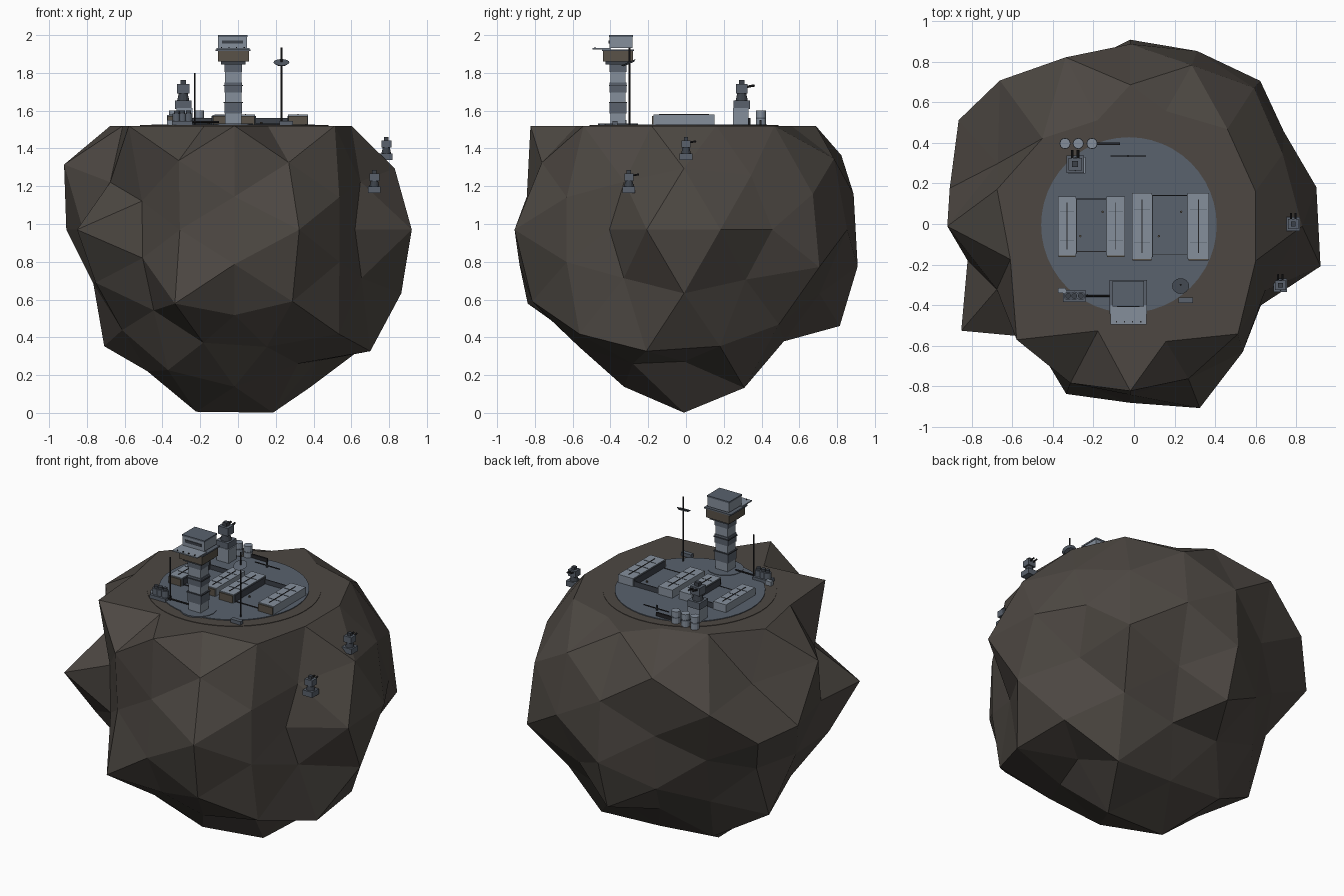
import bpy, bmesh, math
from itertools import product
from mathutils import Vector, Matrix

if "Cube" in bpy.data.objects:
    bpy.data.objects.remove(bpy.data.objects["Cube"])


def material(name, rgb):
    m = bpy.data.materials.new(name)
    m.diffuse_color = (*rgb, 1)
    m.use_nodes = True
    m.node_tree.nodes["Principled BSDF"].inputs["Base Color"].default_value = m.diffuse_color
    return m


ROCK = material("brown rock", (0.074, 0.064, 0.055))
PAD = material("slate pad", (0.10, 0.122, 0.155))
LIGHT = material("light steel", (0.235, 0.275, 0.33))
MID = material("mid steel", (0.10, 0.12, 0.15))
DARK = material("dark steel", (0.045, 0.053, 0.066))
BLACK = material("near black", (0.018, 0.018, 0.02))
BROWN = material("bronze panel", (0.10, 0.085, 0.065))
TOP = 1.52


def finish(name, bm, mat):
    me = bpy.data.meshes.new(name)
    bm.to_mesh(me)
    bm.free()
    me.materials.append(mat)
    ob = bpy.data.objects.new(name, me)
    bpy.context.collection.objects.link(ob)
    return ob


def box(name, x0, x1, y0, y1, z0, z1, mat):
    bm = bmesh.new()
    bmesh.ops.create_cube(bm, size=1)
    for v in bm.verts:
        v.co = Vector(((x0 + x1) / 2 + v.co.x * (x1 - x0),
                       (y0 + y1) / 2 + v.co.y * (y1 - y0),
                       (z0 + z1) / 2 + v.co.z * (z1 - z0)))
    return finish(name, bm, mat)


def rod(name, a, b, r0, mat, r1=None, sides=12):
    a, b = Vector(a), Vector(b)
    bm = bmesh.new()
    rot = (b - a).to_track_quat('Z', 'Y').to_matrix().to_4x4()
    bmesh.ops.create_cone(bm, cap_ends=True, segments=sides, radius1=r0,
                          radius2=r0 if r1 is None else r1, depth=(b - a).length,
                          matrix=Matrix.Translation((a + b) / 2) @ rot)
    return finish(name, bm, mat)


# Asteroid: three-way split icosahedron, each point pushed along its direction.
# Radii run through the sign combinations of the non-zero axes, minus first.
SHELL = [
    ((.526, 0, .851), (.88, .85, .82, .85)),
    ((0, .851, .526), (.86, .955, .97, .82)),
    ((.851, .526, 0), (.98, .995, .75, .89)),
    ((.206, 0, .979), (.985, .85, .99, .85)),
    ((0, .979, .206), (.89, .85, .94, .918)),
    ((.979, .206, 0), (.82, .91, .959, .938)),
    ((0, .357, .934), (.89, .85, .88, .85)),
    ((.357, .934, 0), (.81, .83, .96, .925)),
    ((.934, 0, .357), (.80, .966, .945, .908)),
    ((.404, .326, .854), (.87, .85, .93, .85, .83, .85, .98, .85)),
    ((.202, .653, .730), (.82, .79, .81, .80, .85, .87, .81, .87)),
    ((.730, .202, .653), (.815, .81, .945, .90, .985, .847, .945, .847)),
    ((.854, .404, .326), (.86, .77, .82, .765, .787, .78, .81, .88)),
    ((.326, .854, .404), (.968, .905, .87, .975, .94, .88, .84, .93)),
    ((.653, .730, .202), (.745, .75, .81, .985, .85, .85, .982, .935)),
    ((.577, .577, .577), (.74, .97, .83, .75, .957, .92, .87, .83)),
]
bm = bmesh.new()
placed = {}
for base, radii in SHELL:
    signs = product(*[(-1, 1) if c else (0,) for c in base])
    for s, r in zip(signs, radii):
        n = Vector([c * k for c, k in zip(base, s)]).normalized()
        p = n * r + Vector((-.0185, -.011, .97))
        if n.z > .5:
            p.z = TOP            # flattened plateau
        placed[bm.verts.new(n)] = p
bmesh.ops.convex_hull(bm, input=list(bm.verts))
for v, p in placed.items():
    v.co = p
bmesh.ops.recalc_face_normals(bm, faces=bm.faces[:])
finish("asteroid", bm, ROCK)

# Landing plateau
rod("rock_kerb", (-.02, -.01, 1.515), (-.02, -.01, 1.523), .5, ROCK, sides=48)
rod("base_pad", (-.025, -.005, 1.515), (-.025, -.005, 1.528), .433, PAD, sides=48)


# Hangar bays: two roofed blocks on either side of a sunken dark court
def roof_block(x0, x1, y0, y1, top):
    box("hangar_block", x0, x1, y0, y1, TOP, top, LIGHT)
    xm = (x0 + x1) / 2
    box("roof_seam", xm - .002, xm + .002, y0 + .03, y1 - .03, top, top + .003, BLACK)
    for i in range(1, 4):
        y = y0 + (y1 - y0) * i / 4
        box("roof_rib", x0 + .01, x1 - .01, y - .001, y + .001, top, top + .002, MID)
    box("hangar_front", x0 + .003, x1 - .003, y0 - .008, y0, TOP, top - .006, BROWN)


def bay(xs, y0, y1, top):
    roof_block(xs[0], xs[1], y0, y1, top)
    roof_block(xs[2], xs[3], y0, y1, top)
    box("court_floor", xs[1], xs[2], y0 + .02, y1 - .01, TOP, 1.531, PAD)
    box("court_front_edge", xs[1], xs[2], y0 + .018, y0 + .022, TOP, 1.533, BLACK)
    box("court_back_wall", xs[1], xs[2], y1 - .014, y1 - .008, TOP, 1.56, DARK)
    for x in (xs[1], xs[2] - .004):
        box("court_side_wall", x, x + .004, y0 + .01, y1 - .01, TOP, top - .006, DARK)
    xm = (xs[1] + xs[2]) / 2
    for s in (-1, 1):
        rod("court_lamp", (xm + s * .055, .06 * s, 1.53), (xm + s * .055, .06 * s, 1.54),
            .006, BROWN, sides=8)


bay((-.375, -.285, -.135, -.045), -.155, .135, 1.577)
bay((-.01, .09, .265, .37), -.172, .152, 1.579)

# Control tower
rod("tower_foot", (-.025, -.36, 1.515), (-.025, -.36, 1.531), .105, PAD, sides=16)
for i in range(6):
    z = 1.53 + i * .055
    g = .004 if i % 2 else 0
    box("tower_section", -.068 - g, .018 + g, -.4 - g, -.32 + g, z, z + .055, MID if i % 2 else LIGHT)
for z in (1.64, 1.73):
    box("tower_band", -.077, .027, -.408, -.312, z, z + .007, DARK)
box("tower_collar", -.09, .04, -.425, -.295, 1.845, 1.86, DARK)
box("tower_head", -.107, .057, -.44, -.28, 1.86, 1.915, BROWN)
box("tower_deck", -.12, .065, -.445, -.275, 1.915, 1.924, MID)
box("tower_balcony", -.115, .062, -.495, -.40, 1.924, 1.931, LIGHT)
box("tower_cabin", -.105, .047, -.405, -.282, 1.931, 1.994, LIGHT)
box("cabin_window", -.085, .027, -.409, -.404, 1.955, 1.972, DARK)
box("cabin_roof", -.107, .05, -.408, -.28, 1.99, 2.0, PAD)
for i in range(4):
    x = -.09 + i * .04
    box("balcony_light", x, x + .006, -.485, -.479, 1.931, 1.937, BLACK)

# Masts and dish
rod("dish_mast", (.23, -.30, TOP), (.23, -.30, 1.935), .005, BLACK, sides=8)
rod("dish", (.23, -.302, 1.847), (.23, -.306, 1.856), .03, MID, .042, sides=16)
rod("side_mast", (-.23, -.35, TOP), (-.23, -.35, 1.80), .004, BLACK, sides=8)
rod("fuel_pipe", (-.24, -.355, 1.54), (-.1, -.355, 1.54), .005, BLACK, sides=8)
rod("rear_pipe", (-.115, .335, 1.54), (.06, .335, 1.54), .003, BLACK, sides=8)
rod("rear_post", (-.03, .335, TOP), (-.03, .335, 1.56), .006, DARK, sides=8)

# Storage tanks
for x in (-.34, -.275, -.207):
    rod("storage_tank", (x, .397, TOP), (x, .397, 1.6), .026, LIGHT)
    rod("tank_band", (x, .397, 1.557), (x, .397, 1.565), .0275, MID)
box("tank_fence", -.18, -.07, .39, .401, TOP, 1.55, BLACK)
for x in (-.325, -.295, -.262):
    rod("fuel_drum", (x, -.355, TOP), (x, -.355, 1.585), .021, MID)
    rod("drum_cap", (x, -.355, 1.585), (x, -.355, 1.6), .014, DARK)
box("drum_shelf", -.35, -.24, -.385, -.325, TOP, 1.545, MID)
box("supply_crate", -.375, -.335, -.34, -.315, TOP, 1.55, LIGHT)
box("pad_crate", .22, .29, -.39, -.362, TOP, 1.545, MID)


# Gun turrets
def turret(x, y, z, s):
    box("turret_foot", x - .034 * s, x + .034 * s, y - .034 * s, y + .034 * s, z - .005, z + .03 * s, MID)
    rod("turret_neck", (x, y, z + .03 * s), (x, y, z + .065 * s), .026 * s, DARK, .018 * s)
    box("turret_head", x - .027 * s, x + .027 * s, y - .025 * s, y + .025 * s, z + .06 * s, z + .1 * s, MID)
    box("turret_sight", x - .012 * s, x + .012 * s, y - .012 * s, y + .012 * s, z + .1 * s, z + .118 * s, DARK)
    for d in (-1, 1):
        rod("turret_barrel", (x + d * .011 * s, y, z + .085 * s),
            (x + d * .011 * s, y + .055 * s, z + .095 * s), .005 * s, BLACK, sides=8)


box("turret_base", -.325, -.24, .25, .33, TOP, 1.615, LIGHT)
turret(-.29, .295, 1.615, 1.25)
turret(.785, 0, 1.345, .98)
turret(.722, -.302, 1.17, .98)
